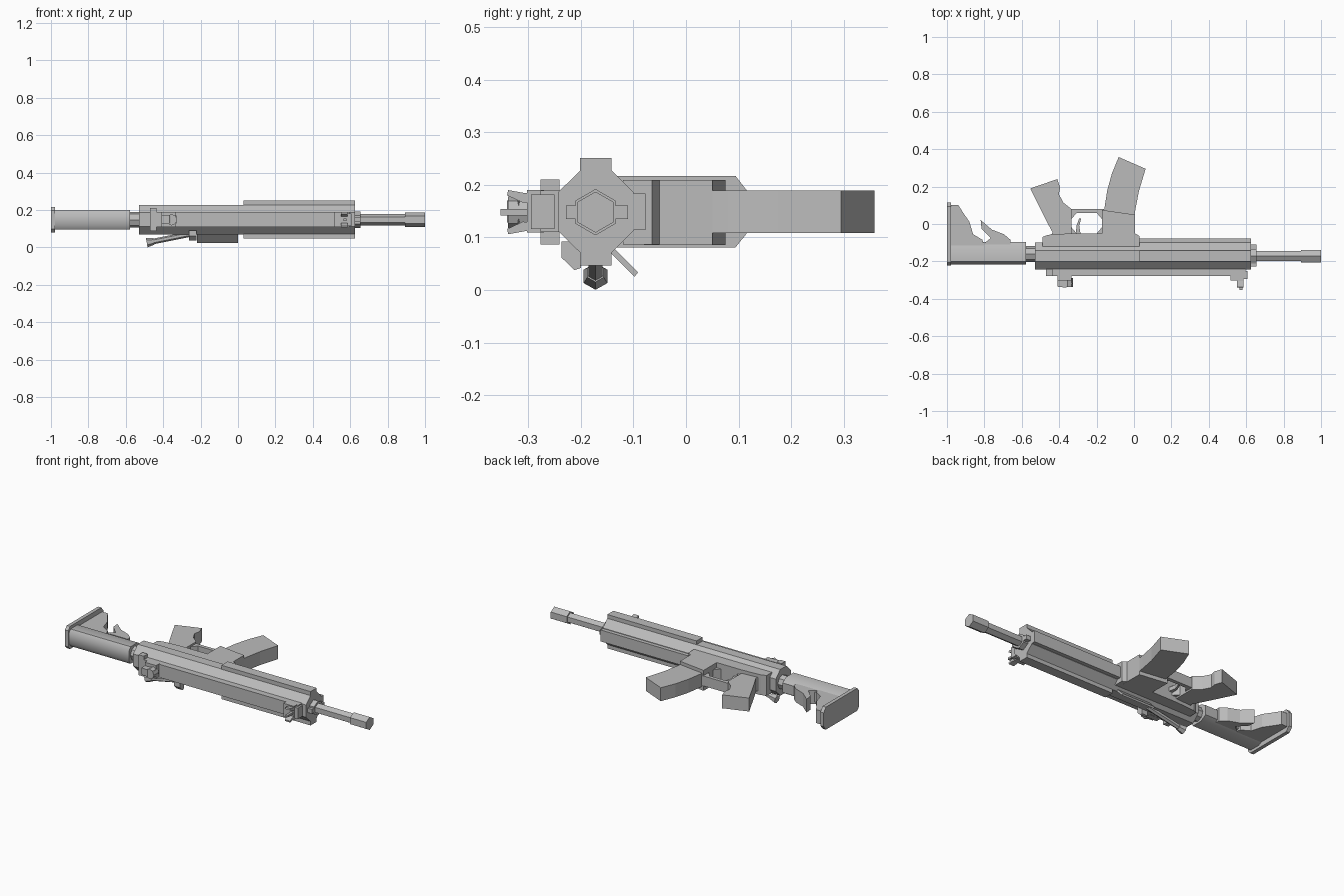
import bpy, bmesh, math
from mathutils import Vector

cube = bpy.data.objects.get("Cube")
if cube:
    bpy.data.objects.remove(cube, do_unlink=True)

grey = bpy.data.materials.new("matte_grey")
grey.use_nodes = True
COL = (0.5, 0.5, 0.5, 1)
grey.diffuse_color = COL
grey.node_tree.nodes["Principled BSDF"].inputs["Base Color"].default_value = COL

BY, BZ = -0.172, 0.148   # bore line


def finish(name, bm, smooth=None):
    bmesh.ops.recalc_face_normals(bm, faces=bm.faces)
    me = bpy.data.meshes.new(name)
    bm.to_mesh(me)
    bm.free()
    me.materials.append(grey)
    ob = bpy.data.objects.new(name, me)
    bpy.context.collection.objects.link(ob)
    if smooth:
        bpy.ops.object.select_all(action='DESELECT')
        ob.select_set(True)
        bpy.context.view_layer.objects.active = ob
        bpy.ops.object.shade_smooth_by_angle(angle=math.radians(smooth))
    return ob


def prism(name, pts, axis, a, b, smooth=None):
    """Extrude a 2D profile along an axis from a to b."""
    place = {'x': lambda p, t: (t, p[0], p[1]),
             'y': lambda p, t: (p[0], t, p[1]),
             'z': lambda p, t: (p[0], p[1], t)}[axis]
    bm = bmesh.new()
    face = bm.faces.new([bm.verts.new(place(p, a)) for p in pts])
    ext = bmesh.ops.extrude_face_region(bm, geom=[face])
    move = Vector(place((0, 0), b - a))
    bmesh.ops.translate(bm, vec=move, verts=[v for v in ext["geom"] if isinstance(v, bmesh.types.BMVert)])
    return finish(name, bm, smooth)


def box(name, x, y, z):
    return prism(name, [(x[0], y[0]), (x[1], y[0]), (x[1], y[1]), (x[0], y[1])], 'z', *z)


def rod(name, p, q, r, sides=8, r2=None, smooth=None):
    """Cylinder or cone between two points."""
    p, q = Vector(p), Vector(q)
    d = q - p
    bm = bmesh.new()
    bmesh.ops.create_cone(bm, cap_ends=True, segments=sides, radius1=r,
                          radius2=r if r2 is None else r2, depth=d.length)
    bm.transform(d.to_track_quat('Z', 'Y').to_matrix().to_4x4())
    bmesh.ops.translate(bm, vec=(p + q) / 2, verts=bm.verts)
    return finish(name, bm, smooth)


def ring(cy, cz, r, n, start=0.0):
    return [(cy + r * math.cos(start + i * math.tau / n),
             cz + r * math.sin(start + i * math.tau / n)) for i in range(n)]


# Barrel, collar and muzzle
hexa = math.pi / 6
prism("barrel", ring(BY, BZ, 0.031, 6, hexa), 'x', 0.6, 0.92)
prism("muzzle", ring(BY, BZ, 0.039, 6, hexa), 'x', 0.893, 1.0)
prism("barrel_collar", ring(BY, BZ, 0.044, 6, hexa), 'x', 0.6, 0.655)
box("gas_block", (0.6, 0.655), (-0.228, -0.11), (0.135, 0.161))

# Octagonal receiver and handguard core with four rails
core = [(-0.2, 0.228), (-0.142, 0.228), (-0.1, 0.186), (-0.1, 0.112),
        (-0.142, 0.07), (-0.2, 0.07), (-0.243, 0.112), (-0.243, 0.186)]
prism("receiver", core, 'x', -0.53, 0.625)
box("side_rail_left", (0.03, 0.625), (-0.201, -0.142), (0.22, 0.251))
box("side_rail_right", (0.03, 0.625), (-0.201, -0.142), (0.047, 0.08))
box("bottom_rail", (0.03, 0.625), (-0.11, -0.077), (0.114, 0.183))
box("top_rail", (-0.435, 0.595), (-0.277, -0.235), (0.11, 0.189))
box("charging_handle", (-0.47, -0.435), (-0.277, -0.24), (0.087, 0.21))

# Lower receiver, magazine well, magazine
prism("lower_receiver", [(-0.49, -0.12), (0.03, -0.12), (0.03, -0.065), (0.005, -0.05),
                         (-0.34, -0.05), (-0.46, -0.058), (-0.49, -0.07)], 'z', 0.087, 0.209)
prism("magazine_well", [(-0.17, -0.08), (0.005, -0.08), (0.005, 0.05), (-0.17, 0.075)],
      'z', 0.086, 0.209)
prism("magazine", [(-0.16, 0.04), (0.0, 0.03), (0.008, 0.08), (0.026, 0.175), (0.062, 0.295),
                   (-0.082, 0.358), (-0.118, 0.27), (-0.143, 0.18), (-0.157, 0.09)],
      'z', 0.108, 0.189)

# Grip
prism("grip", [(-0.555, 0.19), (-0.41, 0.24), (-0.395, 0.195), (-0.402, 0.16), (-0.378, 0.115),
               (-0.335, 0.08), (-0.335, -0.06), (-0.45, -0.07), (-0.435, -0.045), (-0.465, 0.01)],
      'z', 0.108, 0.189)

# Trigger guard with its corner webs, and trigger
box("guard_bow", (-0.345, -0.16), (0.058, 0.08), (0.118, 0.178))
for name, corner, sx, sy in (("guard_web_rear_low", (-0.336, 0.06), 1, -1),
                             ("guard_web_front_low", (-0.17, 0.06), -1, -1),
                             ("guard_web_rear_high", (-0.336, -0.051), 1, 1),
                             ("guard_web_front_high", (-0.17, -0.051), -1, 1)):
    x, y = corner
    prism(name, [(x, y), (x + sx * 0.03, y), (x, y + sy * 0.035)], 'z', 0.118, 0.178)
prism("trigger", [(-0.31, -0.055), (-0.285, -0.055), (-0.293, -0.01), (-0.282, 0.03),
                  (-0.293, 0.03), (-0.308, -0.01)], 'z', 0.136, 0.16)

# Stock
rod("buffer_tube", (-0.6, -0.16, BZ), (-0.5, -0.16, BZ), 0.042, 8)
prism("stock_body", [(-0.2, 0.2), (-0.133, 0.2), (-0.095, 0.178), (-0.095, 0.12),
                     (-0.133, 0.097), (-0.2, 0.097), (-0.216, 0.12), (-0.216, 0.178)],
      'x', -0.985, -0.577, 50)
prism("butt_plate", [(-0.222, 0.1), (-0.205, 0.081), (0.094, 0.081), (0.115, 0.107),
                     (0.115, 0.19), (0.094, 0.217), (-0.205, 0.217), (-0.222, 0.197)],
      'x', -1.0, -0.978)
prism("stock_toe", [(-0.982, -0.12), (-0.982, 0.102), (-0.94, 0.102), (-0.91, 0.055), (-0.88, 0.012),
                    (-0.86, -0.055), (-0.81, -0.085), (-0.80, -0.12)], 'z', 0.108, 0.189)
prism("stock_lever", [(-0.82, 0.021), (-0.76, -0.03), (-0.695, -0.055), (-0.66, -0.085),
                      (-0.66, -0.11), (-0.81, -0.11), (-0.765, -0.075), (-0.815, -0.025)],
      'z', 0.108, 0.189)

# Rear sight: base, upright ears and dial
box("rear_sight_base", (-0.41, -0.335), (-0.302, -0.27), (0.109, 0.19))
prism("rear_sight_body", [(-0.41, -0.29), (-0.335, -0.29), (-0.355, -0.305), (-0.33, -0.318),
                          (-0.365, -0.34), (-0.41, -0.335)], 'z', 0.128, 0.17)
rod("rear_sight_dial", (-0.355, -0.338, BZ), (-0.355, -0.29, BZ), 0.03, 8)

# Front sight: base, centre post and flared ears
box("front_sight_base", (0.515, 0.585), (-0.302, -0.27), (0.109, 0.19))
box("front_sight_foot", (0.58, 0.606), (-0.295, -0.25), (0.116, 0.182))
box("front_sight_post", (0.565, 0.58), (-0.353, -0.28), (0.142, 0.154))
for side, s in (("left", 1), ("right", -1)):
    prism("front_sight_ear_" + side,
          [(-0.29, BZ + s * 0.02), (-0.31, BZ + s * 0.018), (-0.34, BZ + s * 0.032),
           (-0.338, BZ + s * 0.042), (-0.305, BZ + s * 0.036), (-0.29, BZ + s * 0.036)],
          'x', 0.55, 0.585)

# Open port cover, shell deflector and side handle on the right side
prism("port_cover", [(-0.147, 0.074), (-0.139, 0.082), (-0.091, 0.034), (-0.098, 0.025)],
      'x', -0.22, 0.0)
prism("shell_deflector", [(-0.237, 0.092), (-0.237, 0.062), (-0.212, 0.038), (-0.2, 0.042),
                          (-0.2, 0.092)], 'x', -0.262, -0.222)
rod("side_handle", (-0.24, -0.172, 0.075), (-0.455, -0.172, 0.032), 0.015, 6)
rod("handle_knob", (-0.45, -0.172, 0.033), (-0.488, -0.172, 0.026), 0.018, 6, 0.026)
